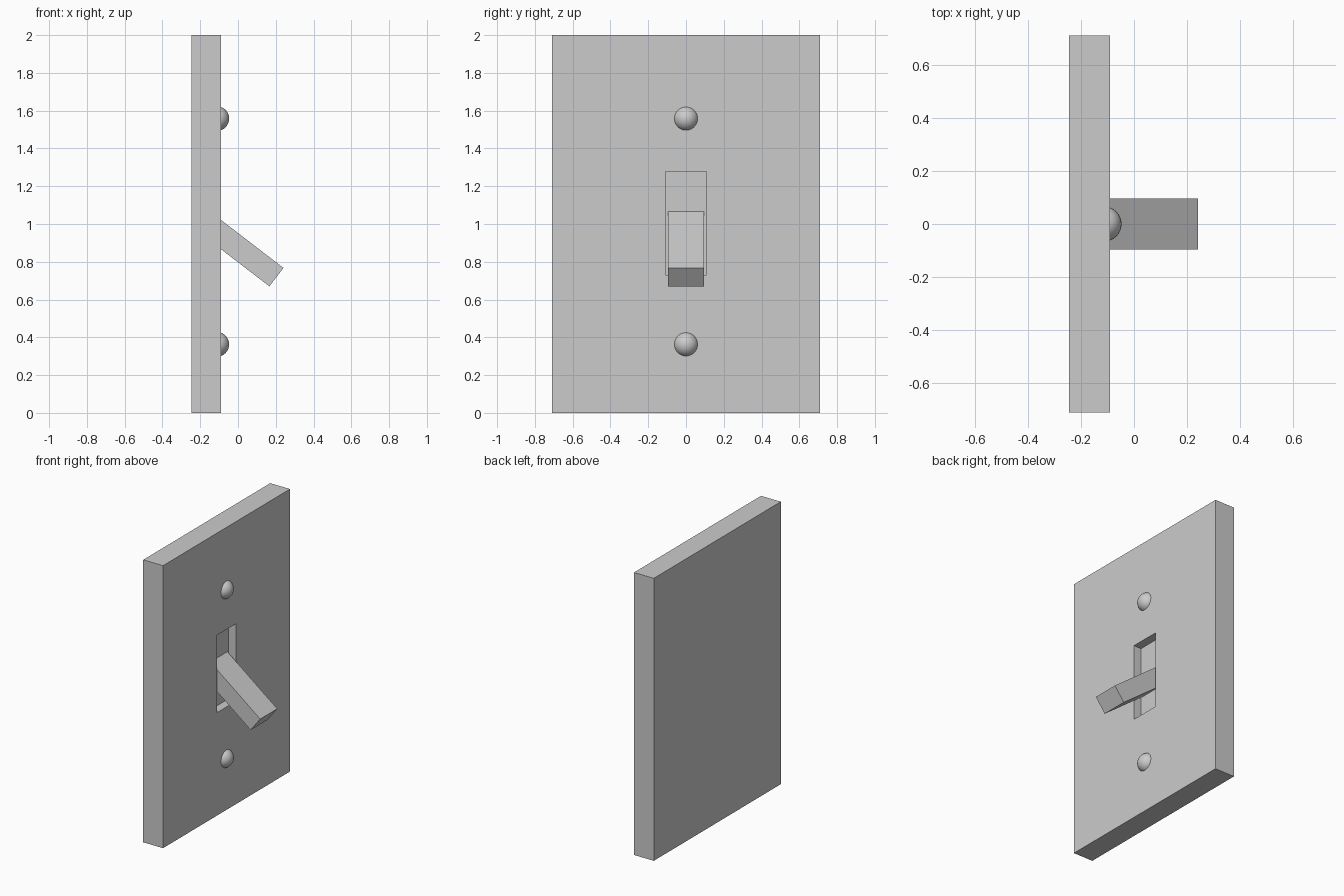
import bpy
from math import radians

if "Cube" in bpy.data.objects:
    bpy.data.objects.remove(bpy.data.objects["Cube"])

FRONT, BACK = -0.09, -0.245    # plate faces along x
FLOOR = -0.15                  # bottom of the toggle slot


def box(name, size, loc, tilt=0):
    bpy.ops.mesh.primitive_cube_add(size=1, location=loc)
    ob = bpy.context.object
    ob.name = name
    ob.scale = size
    bpy.ops.object.transform_apply(location=False, rotation=False, scale=True)
    ob.rotation_euler.y = radians(tilt)
    return ob


# wall plate
plate = box("wall_plate", (FRONT - BACK, 1.42, 2), ((FRONT + BACK) / 2, 0, 1))

# blind slot cut into the plate
cutter = box("slot_cutter", (0.2, 0.216, 0.548), (FLOOR + 0.1, 0, 1.003))
cut = plate.modifiers.new("slot", "BOOLEAN")
cut.operation = "DIFFERENCE"
cut.solver = "EXACT"
cut.object = cutter
bpy.context.view_layer.objects.active = plate
bpy.ops.object.modifier_apply(modifier=cut.name)
bpy.data.objects.remove(cutter)

# toggle lever, tilted downwards out of the slot
box("toggle_lever", (0.5, 0.191, 0.123), (0.005, 0, 0.871), 37.5)

# domed screw heads
for name, z in (("upper_screw", 1.558), ("lower_screw", 0.363)):
    bpy.ops.mesh.primitive_uv_sphere_add(segments=32, ring_count=16, radius=0.066,
                                         location=(-0.113, 0, z))
    bpy.context.object.name = name
    bpy.ops.object.shade_smooth()
